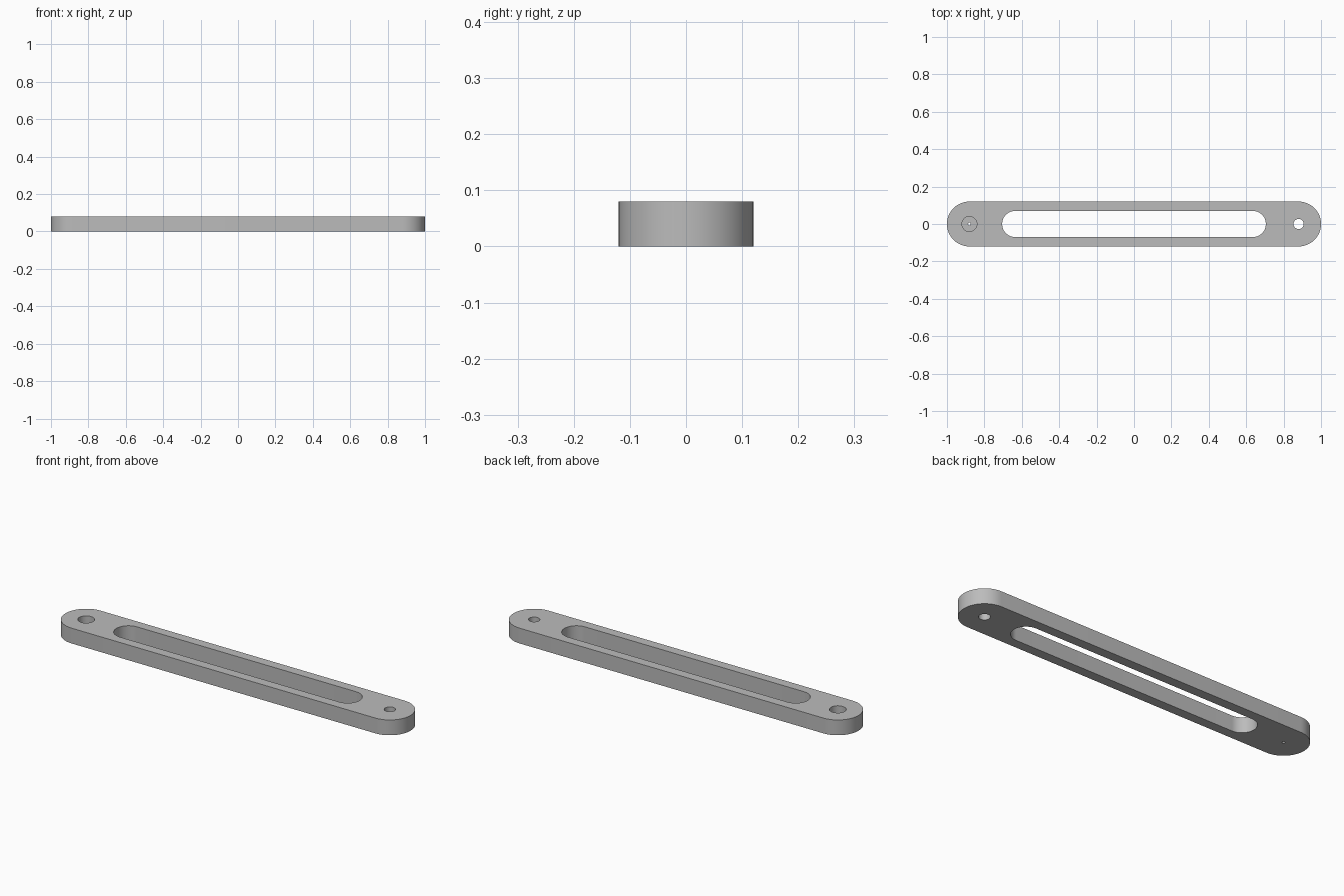
import bpy
import bmesh
from math import cos, sin, pi, radians

cube = bpy.data.objects.get("Cube")
if cube:
    bpy.data.objects.remove(cube, do_unlink=True)

THICK = 0.08
END_X = 0.88
STEPS = 32

grey = bpy.data.materials.new("plain grey")
grey.use_nodes = True
grey.diffuse_color = (0.5, 0.5, 0.5, 1)
grey.node_tree.nodes["Principled BSDF"].inputs["Base Color"].default_value = (0.5, 0.5, 0.5, 1)


def stadium(name, x, half_run, radius, z0, z1):
    """Upright prism with rounded ends; a cylinder when half_run is zero."""
    outline = []
    for side in (1, -1):
        for i in range(STEPS + (1 if half_run else 0)):
            a = -pi / 2 + pi * i / STEPS
            outline.append((x + side * (half_run + radius * cos(a)), side * radius * sin(a)))
    bm = bmesh.new()
    face = bm.faces.new([bm.verts.new((px, py, z0)) for px, py in outline])
    grown = bmesh.ops.extrude_face_region(bm, geom=[face])["geom"]
    top = [v for v in grown if isinstance(v, bmesh.types.BMVert)]
    bmesh.ops.translate(bm, verts=top, vec=(0, 0, z1 - z0))
    bmesh.ops.recalc_face_normals(bm, faces=bm.faces)
    mesh = bpy.data.meshes.new(name)
    bm.to_mesh(mesh)
    bm.free()
    mesh.materials.append(grey)
    obj = bpy.data.objects.new(name, mesh)
    bpy.context.scene.collection.objects.link(obj)
    return obj


# Flat bar with round ends
bar = stadium("slotted_bar", 0, END_X, 0.12, 0, THICK)

# Long slot, through hole, counterbore and its small pilot hole
cutters = [
    stadium("slot_cutter", 0, 0.635, 0.07, -0.05, THICK + 0.05),
    stadium("pivot_hole_cutter", END_X, 0, 0.027, -0.05, THICK + 0.05),
    stadium("counterbore_cutter", -END_X, 0, 0.04, 0.02, THICK + 0.05),
    stadium("pilot_hole_cutter", -END_X, 0, 0.007, -0.05, 0.05),
]

bpy.ops.object.select_all(action="DESELECT")
bpy.context.view_layer.objects.active = bar
bar.select_set(True)
for cutter in cutters:
    cutter.hide_render = True
    cut = bar.modifiers.new(cutter.name, "BOOLEAN")
    cut.operation = "DIFFERENCE"
    cut.solver = "EXACT"
    cut.object = cutter
    bpy.ops.object.modifier_apply(modifier=cut.name)
    bpy.data.objects.remove(cutter, do_unlink=True)

bpy.ops.object.shade_smooth_by_angle(angle=radians(30))
